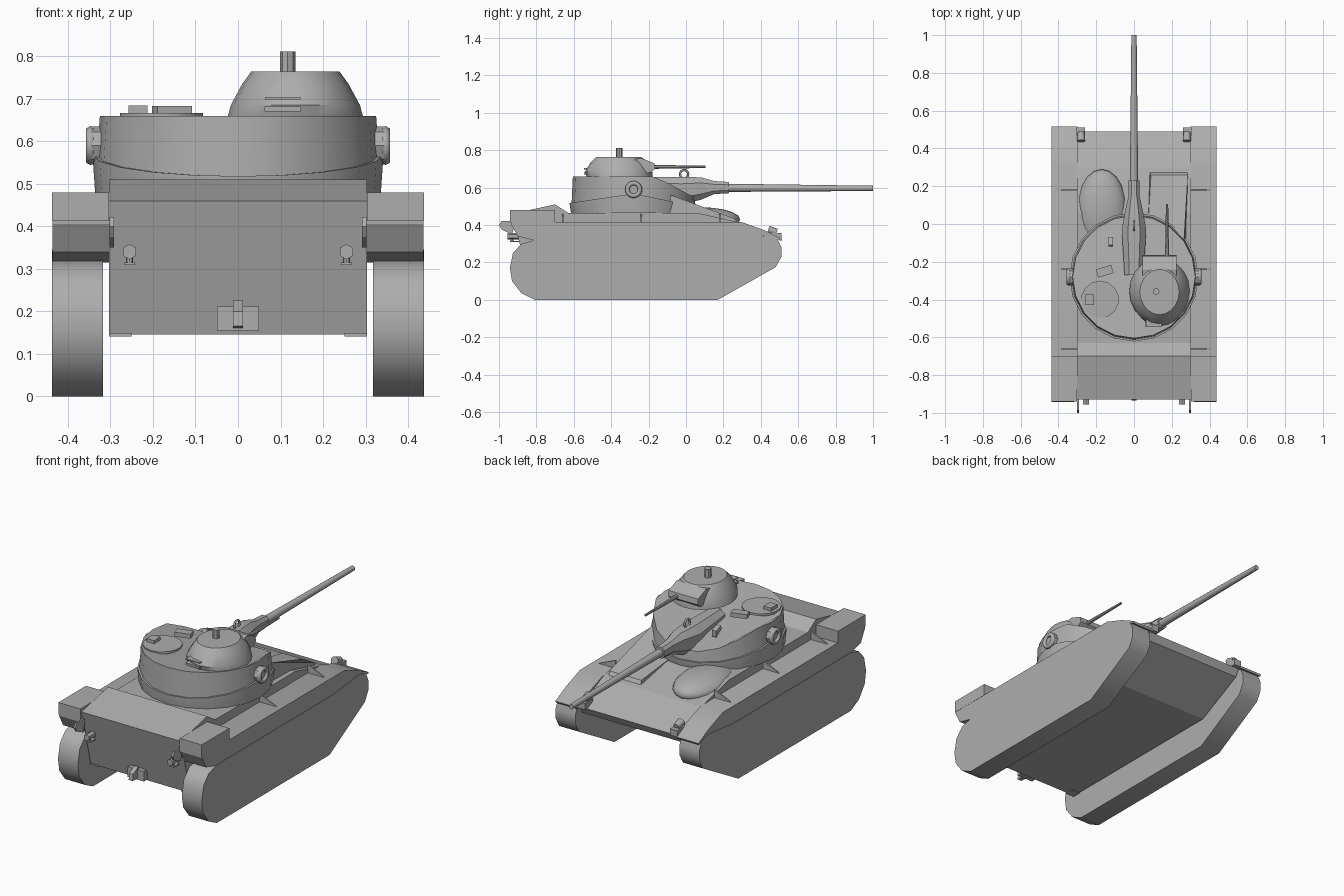
import bpy, bmesh, math
from mathutils import Vector, Matrix

cube = bpy.data.objects.get("Cube")
if cube:
    bpy.data.objects.remove(cube, do_unlink=True)

grey = bpy.data.materials.new("armour_grey")
grey.use_nodes = True
COLOUR = (0.42, 0.42, 0.42, 1)
grey.diffuse_color = COLOUR
grey.node_tree.nodes["Principled BSDF"].inputs["Base Color"].default_value = COLOUR


def finish(name, bm, angle=30):
    bmesh.ops.recalc_face_normals(bm, faces=bm.faces)
    mesh = bpy.data.meshes.new(name)
    bm.to_mesh(mesh)
    bm.free()
    mesh.materials.append(grey)
    ob = bpy.data.objects.new(name, mesh)
    bpy.context.collection.objects.link(ob)
    bpy.ops.object.select_all(action="DESELECT")
    ob.select_set(True)
    bpy.context.view_layer.objects.active = ob
    bpy.ops.object.shade_smooth_by_angle(angle=math.radians(angle))
    return ob


def loft(name, rings, angle=30):
    """Skin equal-length rings and cap both ends."""
    bm = bmesh.new()
    loops = [[bm.verts.new(p) for p in ring] for ring in rings]
    n = len(loops[0])
    for a, b in zip(loops, loops[1:]):
        for i in range(n):
            j = (i + 1) % n
            bm.faces.new((a[i], a[j], b[j], b[i]))
    bm.faces.new(loops[0][::-1])
    bm.faces.new(loops[-1])
    return finish(name, bm, angle)


def prism(name, profile, x0, x1, angle=30):
    return loft(name, [[(x, y, z) for y, z in profile] for x in (x0, x1)], angle)


def box(name, centre, size, turn=0):
    bm = bmesh.new()
    m = Matrix.Translation(centre) @ Matrix.Rotation(turn, 4, "Z") @ Matrix.Diagonal((*size, 1))
    bmesh.ops.create_cube(bm, size=1, matrix=m)
    return finish(name, bm)


def rod(name, start, end, r0, r1=None, sides=12):
    a, b = Vector(start), Vector(end)
    bm = bmesh.new()
    turn = (b - a).to_track_quat("Z", "Y").to_matrix().to_4x4()
    bmesh.ops.create_cone(bm, cap_ends=True, segments=sides, radius1=r0,
                          radius2=r0 if r1 is None else r1, depth=(b - a).length,
                          matrix=Matrix.Translation((a + b) / 2) @ turn)
    return finish(name, bm)


def ring(name, centre, radius, thick, rotation):
    bpy.ops.mesh.primitive_torus_add(location=centre, rotation=rotation, major_radius=radius,
                                     minor_radius=thick, major_segments=16, minor_segments=6)
    ob = bpy.context.object
    ob.name = name
    ob.data.materials.append(grey)
    bpy.ops.object.shade_smooth()


# Hull with raised engine deck and sloping nose
prism("hull", [(-0.93, 0.46), (-0.7, 0.51), (-0.63, 0.465), (0.06, 0.465), (0.3, 0.41),
               (0.49, 0.32), (0.47, 0.28), (0.2, 0.145), (-0.85, 0.145)], -0.303, 0.303, 5)

# Running gear, fenders and fittings on both sides
TRACK = [(-0.81, 0), (-0.88, 0.035), (-0.93, 0.1), (-0.942, 0.17), (-0.925, 0.25),
         (-0.88, 0.3), (-0.81, 0.32), (0.2, 0.32), (0.44, 0.345), (0.49, 0.325),
         (0.51, 0.28), (0.51, 0.23), (0.48, 0.175), (0.17, 0)]
FENDER = [(-0.935, 0.415), (-0.935, 0.405), (-0.9, 0.34), (-0.8, 0.315), (0.2, 0.315),
          (0.43, 0.345), (0.51, 0.315), (0.515, 0.325), (0.42, 0.372), (0.3, 0.415)]
for side, s in (("left", 1), ("right", -1)):
    prism(side + "_track", TRACK, s * 0.317, s * 0.438, 35)
    prism(side + "_fender", FENDER, s * 0.3, s * 0.436, 20)
    box(side + "_stowage_box", (s * 0.37, -0.82, 0.447), (0.134, 0.24, 0.066))
    for i, y in enumerate((-0.66, -0.24, 0.18)):
        tri = [(0.3, 0.41), (0.41, 0.413), (0.3, 0.46)]
        loft(f"{side}_fender_brace_{i}", [[(s * x, y + d, z) for x, z in tri]
                                          for d in (-0.004, 0.004)])
    prism(side + "_rear_bracket", [(-0.93, 0.35), (-0.985, 0.375), (-1.0, 0.4), (-0.985, 0.422),
                                   (-0.91, 0.422)], s * 0.292, s * 0.302)
    # Rear towing lug
    rod(side + "_lug", (s * 0.255, -0.955, 0.34), (s * 0.255, -0.89, 0.34), 0.018, sides=6)
    rod(side + "_lug_stem", (s * 0.255, -0.93, 0.31), (s * 0.255, -0.93, 0.33), 0.008, sides=8)
    box(side + "_lug_foot", (s * 0.255, -0.915, 0.312), (0.026, 0.05, 0.006))
    box(side + "_belly_tab", (s * 0.277, -0.83, 0.145), (0.052, 0.05, 0.008))
    # Headlamp at the nose
    box(side + "_lamp_bracket", (s * 0.282, 0.475, 0.34), (0.045, 0.07, 0.035))
    rod(side + "_lamp", (s * 0.28, 0.44, 0.375), (s * 0.28, 0.485, 0.362), 0.022, 0.018)

# Rear hitch
box("hitch_plate", (0, -0.875, 0.183), (0.098, 0.03, 0.056))
prism("hitch_hook", [(-0.885, 0.225), (-0.93, 0.2), (-0.935, 0.165), (-0.885, 0.16)], -0.012, 0.012)

# Driver's hood and hatch wedge on the bow
bm = bmesh.new()
bmesh.ops.create_uvsphere(bm, u_segments=20, v_segments=10, radius=1,
                          matrix=Matrix.Translation((-0.17, 0.08, 0.43))
                          @ Matrix.Diagonal((0.13, 0.21, 0.065, 1)))
finish("driver_hood", bm, 60)
loft("bow_wedge", [[(x, -0.1, 0.45), (x, 0.28, 0.405), (x + 0.01, 0.26, 0.435), (x - 0.01, -0.08, z)]
                   for x, z in ((0.08, 0.49), (0.2, 0.5), (0.275, 0.56))], 10)


# Turret body: flared rim dips at the rear, roof slopes down to the front
def turret_ring(scale, height, n=20):
    pts = []
    for i in range(n):
        a = 2 * math.pi * i / n
        c, d = math.cos(a), math.sin(a)
        y = -0.28 + d * 0.335 * scale
        pts.append((c * 0.335 * scale, y, height(y, d)))
    return pts


def roof(y, d):
    return 0.66 - max(0, y + 0.16) * 0.55


def rim(y, d):
    return 0.56 + (0.05 if d < 0 else 0.07) * -abs(d)


def rim_top(y, d):
    return rim(y, d) + 0.008


loft("turret", [turret_ring(1.0, lambda y, d: 0.463), turret_ring(1.02, rim),
                turret_ring(1.02, rim_top), turret_ring(0.99, rim_top), turret_ring(0.97, roof)], 25)
for side, s in (("left", 1), ("right", -1)):
    rod(side + "_turret_boss", (s * 0.31, -0.28, 0.59), (s * 0.345, -0.28, 0.59), 0.045, sides=8)
    ring(side + "_turret_boss_ring", (s * 0.347, -0.28, 0.59), 0.034, 0.012, (0, math.pi / 2, 0))

# Gun mantlet tapering into the barrel
rings = []
for y, w, lo, hi in ((-0.27, 0.05, 0.56, 0.657), (-0.03, 0.065, 0.51, 0.657),
                     (0.08, 0.045, 0.535, 0.655), (0.15, 0.028, 0.565, 0.635), (0.23, 0.028, 0.57, 0.63)):
    m = (hi - lo) * 0.25
    rings.append([(-w, y, lo + m), (-w / 2, y, lo), (w / 2, y, lo), (w, y, lo + m),
                  (w, y, hi - m), (w / 2, y, hi), (-w / 2, y, hi), (-w, y, hi - m)])
loft("gun_mantlet", rings, 15)
rod("gun_barrel", (0, 0.2, 0.599), (0, 1.0, 0.596), 0.022, 0.014)
ring("lifting_eye", (0, -0.01, 0.672), 0.022, 0.006, (0, math.pi / 2, 0))


# Commander's cupola
def cupola_ring(rx, y0, y1, z, n=20):
    return [(0.135 + rx * math.cos(2 * math.pi * i / n),
             (y0 + y1) / 2 + (y1 - y0) / 2 * math.sin(2 * math.pi * i / n), z) for i in range(n)]


loft("cupola", [cupola_ring(0.16, -0.53, -0.18, 0.655), cupola_ring(0.152, -0.54, -0.18, 0.685),
                cupola_ring(0.125, -0.51, -0.2, 0.735), cupola_ring(0.104, -0.48, -0.24, 0.764)], 35)
prism("cupola_gun_shield", [(-0.28, 0.675), (-0.19, 0.68), (-0.165, 0.7), (-0.17, 0.73),
                            (-0.24, 0.758), (-0.28, 0.75)], 0.045, 0.225)
rod("machine_gun", (0.175, -0.2, 0.711), (0.175, 0.105, 0.711), 0.011, 0.006, 8)
rod("periscope", (0.117, -0.357, 0.75), (0.117, -0.357, 0.811), 0.018, sides=8)
box("cupola_rear_hood", (0.105, -0.515, 0.701), (0.084, 0.06, 0.006))
box("cupola_rear_port", (0.105, -0.52, 0.676), (0.086, 0.05, 0.012))

# Loader's hatch and roof fittings
rod("loader_hatch", (-0.18, -0.4, 0.655), (-0.18, -0.4, 0.667), 0.1, sides=14)
box("hatch_hinge", (-0.235, -0.4, 0.672), (0.045, 0.055, 0.025))
box("roof_vision_block", (-0.155, -0.25, 0.671), (0.085, 0.045, 0.024), 0.3)
prism("roof_vane", [(-0.12, 0.635), (-0.07, 0.605), (-0.07, 0.64), (-0.11, 0.655)], -0.135, -0.11)
